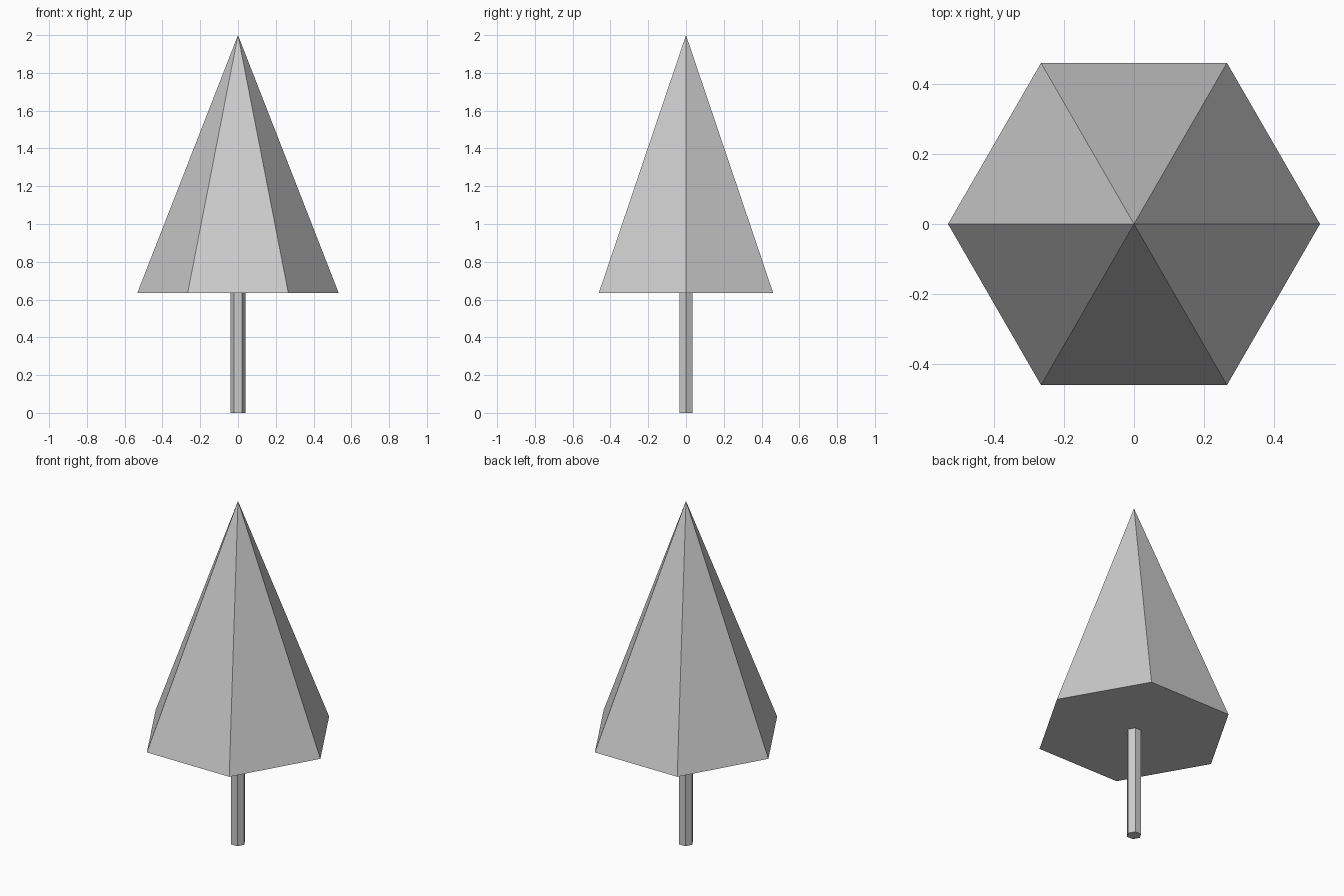
import bpy
import math

if "Cube" in bpy.data.objects:
    bpy.data.objects.remove(bpy.data.objects["Cube"])

SIDES = 6


def tapered_prism(name, r_bottom, r_top, z0, z1):
    """Flat-shaded hexagonal prism or cone with corners on the x axis."""
    bpy.ops.mesh.primitive_cone_add(
        vertices=SIDES, radius1=r_bottom, radius2=r_top, depth=z1 - z0,
        location=(0, 0, (z0 + z1) / 2), rotation=(0, 0, math.radians(30)))
    obj = bpy.context.object
    obj.name = name
    bpy.ops.object.transform_apply(location=True, rotation=True, scale=True)
    return obj


# Slim trunk, ending at the underside of the foliage
tapered_prism("trunk", 0.04, 0.04, 0.0, 0.635)

# Pointed foliage with a closed flat underside
tapered_prism("foliage", 0.533, 0.0, 0.635, 2.0)
